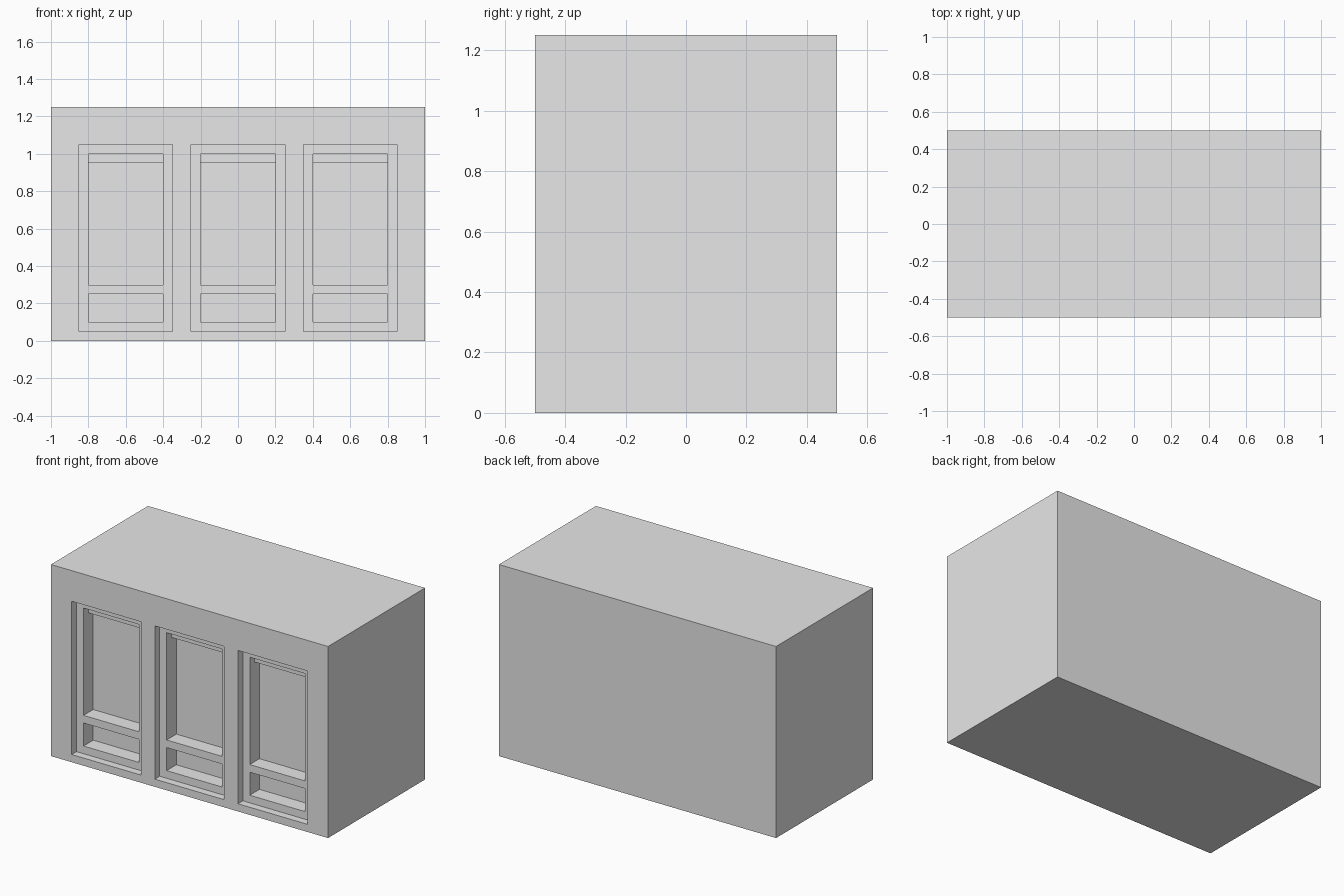
import bpy
import bmesh

cube = bpy.data.objects.get("Cube")
if cube:
    bpy.data.objects.remove(cube, do_unlink=True)

WIDTH, DEPTH, HEIGHT = 2.0, 1.0, 1.25
FRONT = -DEPTH / 2
FRAME_Y = FRONT + 0.05    # face of the door frames
PANEL_Y = FRAME_Y + 0.1   # face of the recessed panels

grey = bpy.data.materials.new("plain_grey")
grey.use_nodes = True
grey.diffuse_color = (0.8, 0.8, 0.8, 1)
grey.node_tree.nodes["Principled BSDF"].inputs["Base Color"].default_value = (0.8, 0.8, 0.8, 1)


def box(name, x, y, z):
    """Box between the (low, high) pairs on each axis."""
    bm = bmesh.new()
    bmesh.ops.create_cube(bm, size=1)
    for v in bm.verts:
        v.co = [pair[c > 0] for pair, c in zip((x, y, z), v.co)]
    mesh = bpy.data.meshes.new(name)
    bm.to_mesh(mesh)
    bm.free()
    mesh.materials.append(grey)
    obj = bpy.data.objects.new(name, mesh)
    bpy.context.collection.objects.link(obj)
    return obj


def cut(target, name, x, y, z):
    """Carve a box-shaped recess out of the target."""
    cutter = box(name, x, y, z)
    cutter.hide_render = True
    bpy.context.view_layer.objects.active = target
    mod = target.modifiers.new(name, 'BOOLEAN')
    mod.operation = 'DIFFERENCE'
    mod.solver = 'EXACT'
    mod.object = cutter
    bpy.ops.object.modifier_apply(modifier=mod.name)
    bpy.data.objects.remove(cutter, do_unlink=True)


# Solid building block
building = box("building_body", (-WIDTH / 2, WIDTH / 2), (FRONT, -FRONT), (0, HEIGHT))

# Three bays: shallow frame recess, then a tall window and a low panel
for i, cx in enumerate((-0.6, 0, 0.6)):
    wide, narrow = (cx - 0.25, cx + 0.25), (cx - 0.2, cx + 0.2)
    cut(building, f"frame_recess_{i}", wide, (FRONT - 0.1, FRAME_Y), (0.05, 1.05))
    for part, z in (("window", (0.3, 0.95)), ("panel", (0.1, 0.25))):
        cut(building, f"{part}_recess_{i}", narrow, (FRONT - 0.1, PANEL_Y), z)
    # Half-depth step across the window head
    cut(building, f"head_recess_{i}", narrow, (FRONT - 0.1, FRAME_Y + 0.05), (0.9, 1.0))
